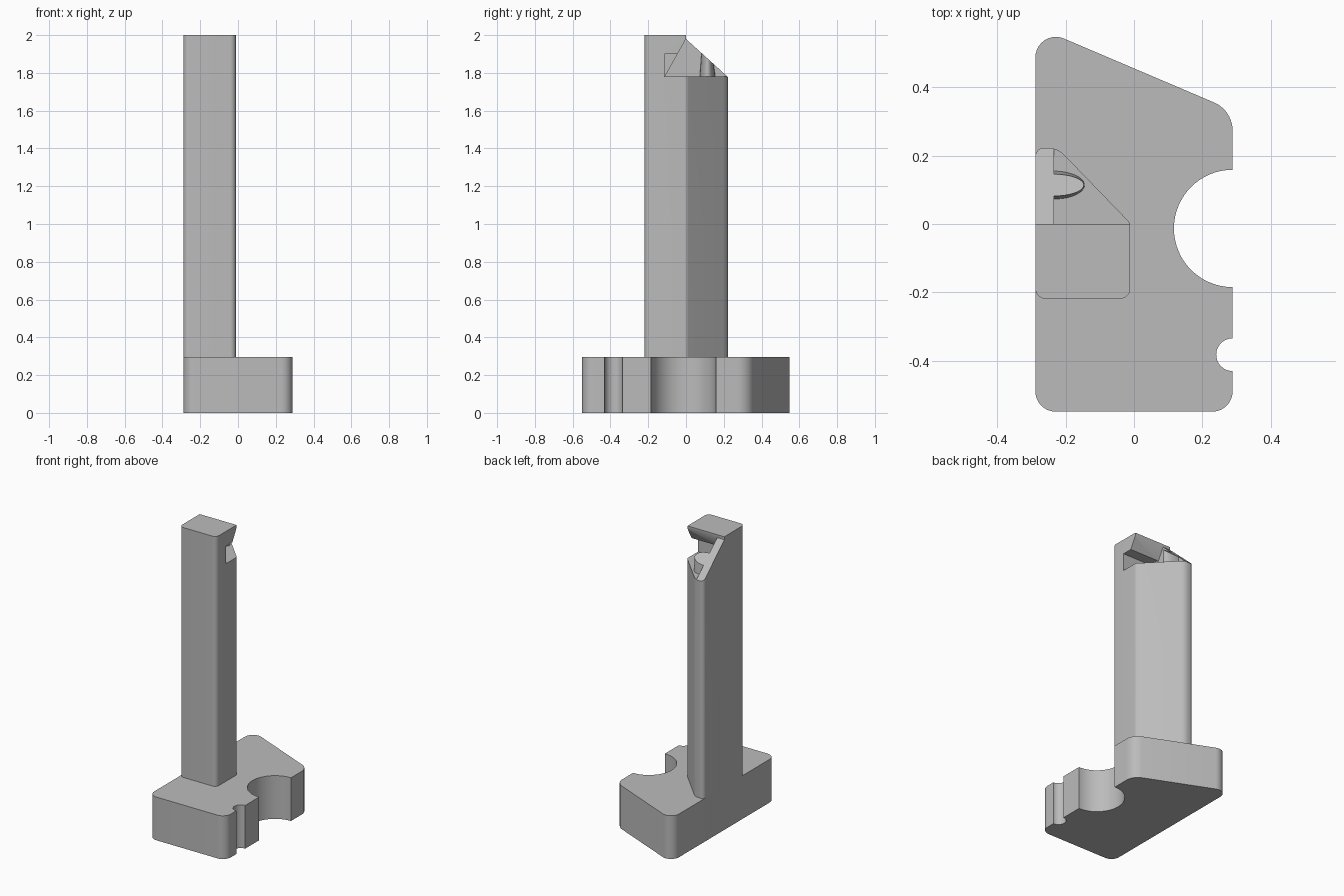
import bpy, bmesh, math
from mathutils import Vector

if "Cube" in bpy.data.objects:
    bpy.data.objects.remove(bpy.data.objects["Cube"], do_unlink=True)

grey = bpy.data.materials.new("light grey")
grey.use_nodes = True
COLOUR = (0.5, 0.5, 0.5, 1)
grey.diffuse_color = COLOUR
grey.node_tree.nodes["Principled BSDF"].inputs["Base Color"].default_value = COLOUR


def rounded(corners, steps=10):
    """Fillet a polygon given as (x, y, radius) corners."""
    out = []
    n = len(corners)
    for i, (x, y, r) in enumerate(corners):
        p = Vector((x, y))
        if r == 0:
            out.append(p)
            continue
        a = (Vector(corners[i - 1][:2]) - p).normalized()
        b = (Vector(corners[(i + 1) % n][:2]) - p).normalized()
        half = a.angle(b) / 2
        centre = p + (a + b).normalized() * r / math.sin(half)
        start = p + a * r / math.tan(half) - centre
        end = p + b * r / math.tan(half) - centre
        sweep = math.pi - 2 * half
        for k in range(steps + 1):
            t = k / steps
            out.append(centre + (start * math.sin((1 - t) * sweep)
                                 + end * math.sin(t * sweep)) / math.sin(sweep))
    return out


def bite(cx, cy, r, steps=32):
    """Half-round scoop in a right-hand edge, from its lower to its upper end."""
    return [(cx - r * math.cos(a), cy + r * math.sin(a), 0)
            for a in (math.pi * (k / steps - 0.5) for k in range(steps + 1))]


def loft(name, low, high):
    """Closed solid between two matching rings."""
    bm = bmesh.new()
    a = [bm.verts.new(p) for p in low]
    b = [bm.verts.new(p) for p in high]
    bm.faces.new(a)
    bm.faces.new(b)
    for i in range(len(a)):
        j = (i + 1) % len(a)
        bm.faces.new((a[i], a[j], b[j], b[i]))
    bmesh.ops.recalc_face_normals(bm, faces=bm.faces)
    mesh = bpy.data.meshes.new(name)
    bm.to_mesh(mesh)
    bm.free()
    mesh.materials.append(grey)
    ob = bpy.data.objects.new(name, mesh)
    bpy.context.collection.objects.link(ob)
    return ob


def activate(ob):
    bpy.ops.object.select_all(action='DESELECT')
    ob.select_set(True)
    bpy.context.view_layer.objects.active = ob


def cut(ob, profile, x0, x1):
    """Subtract a side profile of (y, z) points running from x0 to x1."""
    cutter = loft("cutter", [(x0, y, z) for y, z in profile],
                  [(x1, y, z) for y, z in profile])
    cutter.hide_render = True
    mod = ob.modifiers.new("cut", 'BOOLEAN')
    mod.operation = 'DIFFERENCE'
    mod.solver = 'EXACT'
    mod.object = cutter
    activate(ob)
    bpy.ops.object.modifier_apply(modifier=mod.name)
    bpy.data.objects.remove(cutter, do_unlink=True)


BASE_TOP, FLOOR, LIP, TOP = 0.295, 1.78, 1.98, 2.0
WALL_X, SIDE = -0.235, 0.289


def slope(y):
    return LIP - 0.91 * y


# Base block with two scoops in its right edge
outline = rounded([(-SIDE, -0.55, 0.06), (SIDE, -0.55, 0.06)]
                  + bite(SIDE, -0.383, 0.048) + bite(SIDE, -0.013, 0.172)
                  + [(SIDE, 0.333, 0.09), (-SIDE, 0.579, 0.06)])
base = loft("base", [(x, y, 0) for x, y in outline],
            [(x, y, BASE_TOP) for x, y in outline])

# Column with a bevelled rear corner
outline = rounded([(-SIDE, -0.219, 0.03), (-0.011, -0.219, 0.03),
                   (-0.011, 0.003, 0.03), (-0.224, 0.223, 0.065),
                   (-SIDE, 0.223, 0.025)])
column = loft("column", [(x, y, BASE_TOP) for x, y in outline],
              [(x, y, TOP) for x, y in outline])
# Sloping rear of the head, undercut seat and rear pocket
cut(column, [(0, LIP), (0.3, slope(0.3)), (0.3, 2.2), (0, 2.2)], -0.5, 0.2)
cut(column, [(0, LIP), (-0.112, FLOOR), (0.3, FLOOR), (0.3, LIP)], WALL_X, 0.2)
cut(column, [(-0.115, FLOOR), (-0.115, 1.9), (0.02, 1.9), (0.02, FLOOR)], -0.226, 0.2)

# Half-round boss against the side wall, topped along the slope
low, high = [], []
for k in range(25):
    a = math.pi * (k / 24 - 0.5)
    c, s = math.cos(a), math.sin(a)
    low.append((WALL_X + 0.09 * c, 0.114 + 0.041 * s, FLOOR))
    y = 0.114 + 0.032 * s
    high.append((WALL_X + 0.088 * c, y, slope(y)))
boss = loft("boss", low, high)

for ob in (base, column, boss):
    activate(ob)
    bpy.ops.object.shade_smooth_by_angle(angle=math.radians(30))
